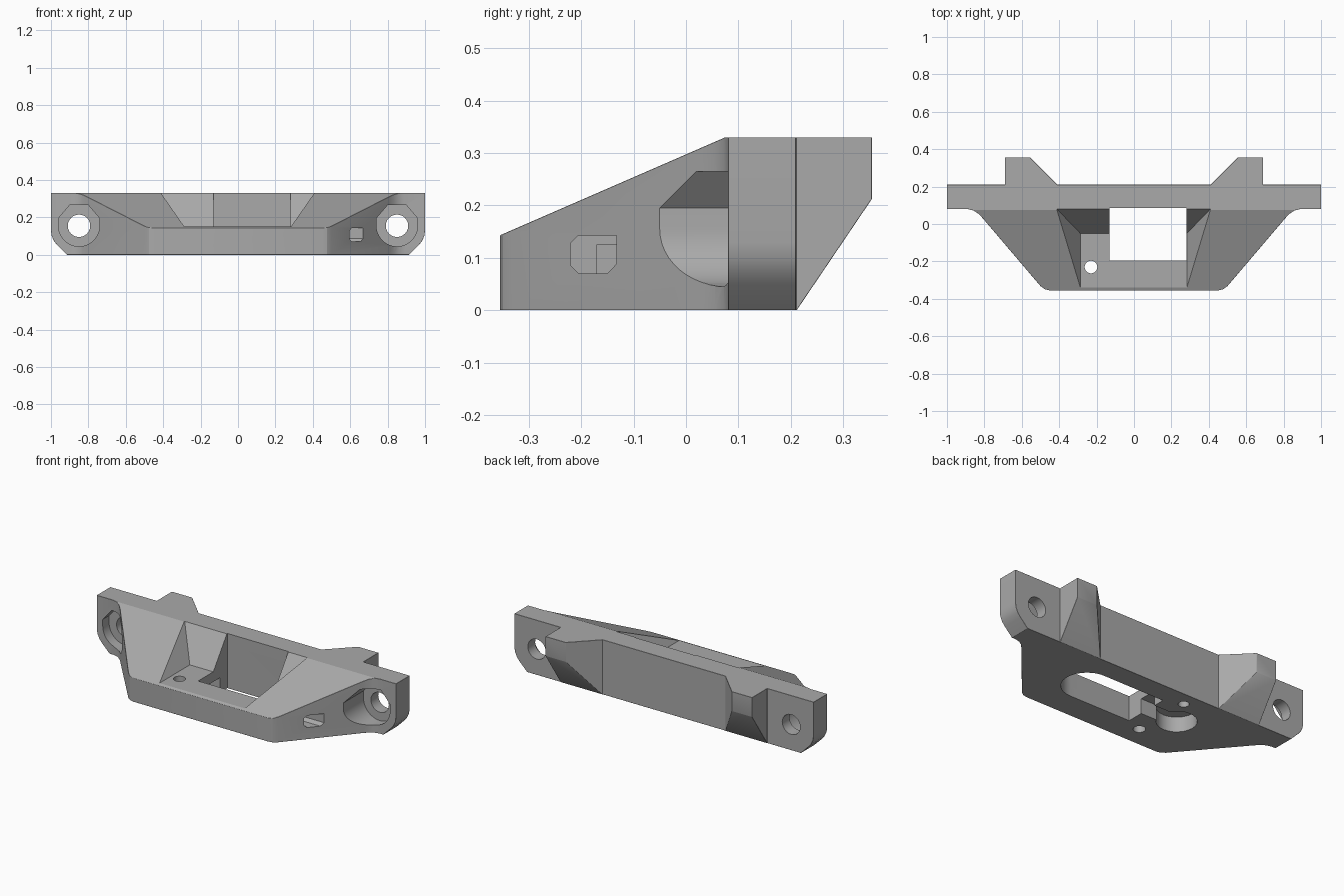
import bpy, bmesh
from math import sin, cos, pi, radians

cube = bpy.data.objects.get("Cube")
if cube:
    bpy.data.objects.remove(cube, do_unlink=True)

grey = bpy.data.materials.new("plain_grey")
grey.use_nodes = True
colour = (0.4, 0.4, 0.4, 1)
grey.diffuse_color = colour
grey.node_tree.nodes["Principled BSDF"].inputs["Base Color"].default_value = colour


def prism(name, pts, axis, lo, hi, grow=(0, 0)):
    """Extrude a 2D outline along an axis; grow widens the far end."""
    def place(u, v, w):
        return {"x": (w, u, v), "y": (u, w, v), "z": (u, v, w)}[axis]
    bm = bmesh.new()
    a = [bm.verts.new(place(u, v, lo)) for u, v in pts]
    b = [bm.verts.new(place(u + (grow[0] if u > 0 else -grow[0]),
                            v + (grow[1] if v > -0.2 else 0), hi)) for u, v in pts]
    bm.faces.new(a)
    bm.faces.new(b)
    for i in range(len(pts)):
        j = (i + 1) % len(pts)
        bm.faces.new((a[i], a[j], b[j], b[i]))
    bmesh.ops.recalc_face_normals(bm, faces=bm.faces)
    mesh = bpy.data.meshes.new(name)
    bm.to_mesh(mesh)
    bm.free()
    mesh.materials.append(grey)
    ob = bpy.data.objects.new(name, mesh)
    bpy.context.collection.objects.link(ob)
    return ob


def apply(ob, mod):
    bpy.context.view_layer.objects.active = ob
    bpy.ops.object.modifier_apply(modifier=mod.name)


def combine(ob, tool, operation="DIFFERENCE"):
    mod = ob.modifiers.new("bool", "BOOLEAN")
    mod.operation, mod.object, mod.solver = operation, tool, "EXACT"
    apply(ob, mod)
    bpy.data.objects.remove(tool, do_unlink=True)


def arc(cx, cy, r, start, end, n=24):
    steps = [radians(start + (end - start) * i / n) for i in range(n + 1)]
    return [(cx + r * cos(t), cy + r * sin(t)) for t in steps]


def circle(cx, cy, r):
    return arc(cx, cy, r, 0, 345, 23)


def rect(x0, x1, y0, y1):
    return [(x0, y0), (x1, y0), (x1, y1), (x0, y1)]


def mirrored(half):
    return half + [(-u, v) for u, v in reversed(half)]


# Body: plan, side and front outlines intersected
plan = mirrored([(0.45, -0.355), (0.476, -0.349), (0.5, -0.332), (0.81, 0.032),
                 (0.832, 0.055), (0.858, 0.072), (0.89, 0.08), (1, 0.08), (1, 0.21),
                 (0.69, 0.21), (0.69, 0.355), (0.555, 0.355), (0.41, 0.21)])
side = [(-0.355, 0), (-0.355, 0.143), (0.075, 0.33), (0.36, 0.33), (0.36, 0.22), (0.21, -0.002)]
front = mirrored([(0.915, 0), (0.965, 0.05), (0.983, 0.072), (0.996, 0.1), (1, 0.13), (1, 0.33)])
body = prism("bumper_body", plan, "z", 0, 0.33)
combine(body, prism("side_outline", side, "x", -1.2, 1.2), "INTERSECT")
combine(body, prism("front_outline", front, "y", -0.6, 0.6), "INTERSECT")

# Fine chamfer on the outer edges
bm = bmesh.new()
bm.from_mesh(body.data)
bmesh.ops.remove_doubles(bm, verts=bm.verts, dist=0.001)
bmesh.ops.dissolve_limit(bm, angle_limit=0.02, verts=bm.verts, edges=bm.edges)
bm.to_mesh(body.data)
bm.free()
bevel = body.modifiers.new("chamfer", "BEVEL")
bevel.width, bevel.segments, bevel.limit_method = 0.008, 1, "ANGLE"
bevel.angle_limit = radians(33)
apply(body, bevel)

# Sloped pocket in the top and the window through it
combine(body, prism("pocket", rect(-0.287, 0.283, -0.5, -0.05), "z", 0.15, 0.35, (0.139, 0.144)))
combine(body, prism("window", rect(-0.13, 0.28, -0.195, 0.085), "z", -0.1, 0.5))

# Recesses in the underside: round end, round seat and the channel joining it
round_end = [(0.2, 0.085), (0.2, -0.195)] + arc(0.28, -0.055, 0.14, -90, 90)
combine(body, prism("round_end", round_end, "z", -0.1, 0.125))
combine(body, prism("round_seat", circle(-0.33, -0.04, 0.11), "z", -0.1, 0.09))
combine(body, prism("channel", rect(-0.27, -0.1, -0.095, 0.015), "z", -0.1, 0.09))

# Screw holes: one through the pocket floor, one blind
combine(body, prism("floor_screw_hole", circle(-0.23, -0.23, 0.034), "z", -0.1, 0.25))
combine(body, prism("blind_screw_hole", circle(-0.24, 0.125, 0.03), "z", -0.1, 0.2))

# Cable slot in one flank
slot = [(-0.205, 0.07), (-0.15, 0.07), (-0.133, 0.088), (-0.133, 0.143),
        (-0.205, 0.143), (-0.22, 0.128), (-0.22, 0.085)]
combine(body, prism("cable_slot", slot, "x", 0.36, 0.9))

# Bolt holes with round-bottomed, chamfer-topped seats at both ends
for s in (-1, 1):
    cx, cz = s * 0.85, 0.155
    seat = arc(cx, cz, 0.11, 180, 360) + [(cx + 0.11, cz + 0.04), (cx + 0.05, cz + 0.11),
                                          (cx - 0.05, cz + 0.11), (cx - 0.11, cz + 0.04)]
    combine(body, prism("bolt_seat", seat, "y", -0.5, 0.14))
    combine(body, prism("bolt_hole", circle(cx, cz, 0.06), "y", -0.5, 0.5))

# Smooth curved walls, keep edges sharp
bpy.ops.object.select_all(action="DESELECT")
body.select_set(True)
bpy.context.view_layer.objects.active = body
bpy.ops.object.shade_smooth_by_angle(angle=radians(22))
